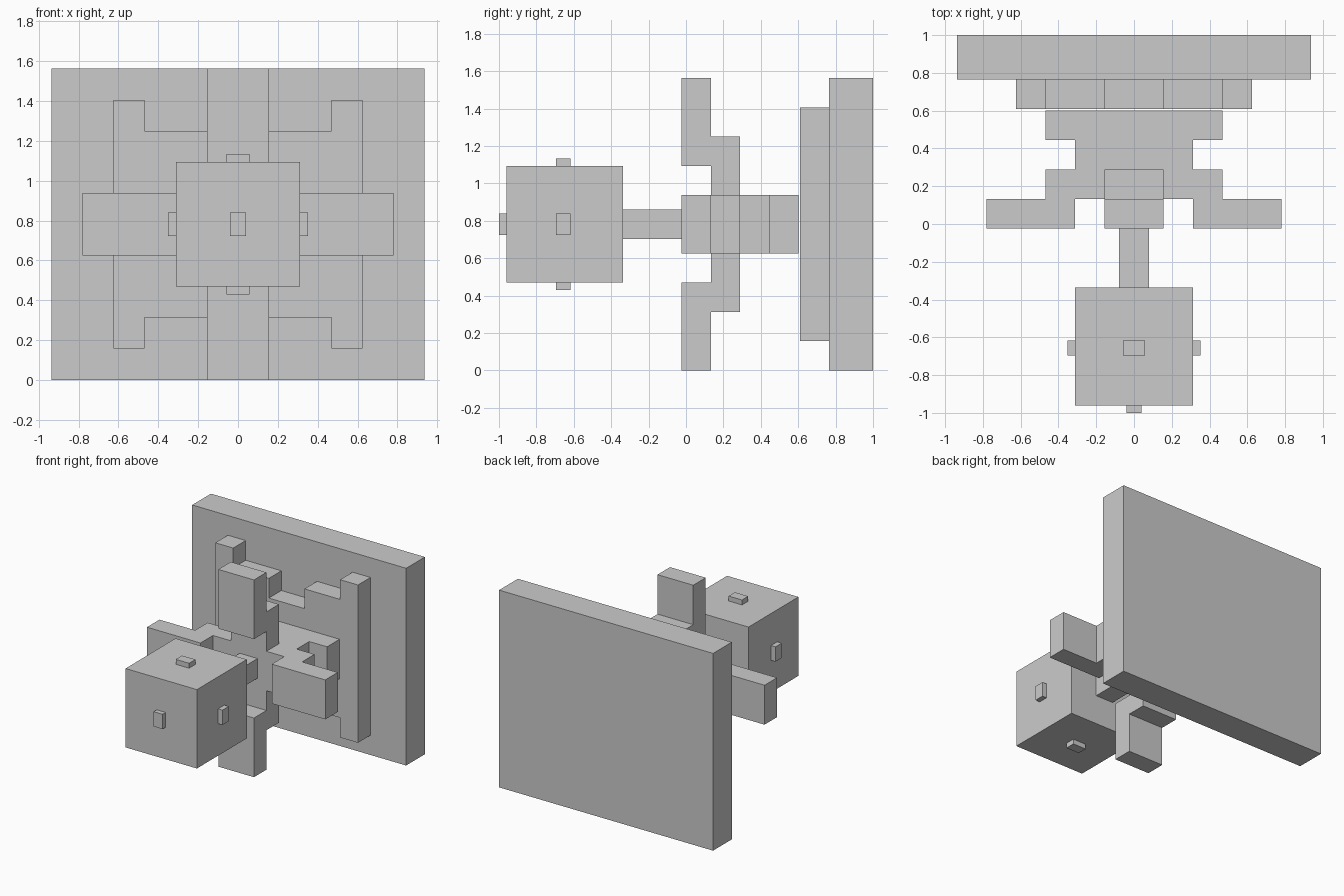
import bpy, bmesh

if "Cube" in bpy.data.objects:
    bpy.data.objects.remove(bpy.data.objects["Cube"])

U = 0.15625          # design grid step
ZC = 5 * U           # height of the central axis
Y0 = -0.0234         # front plane of the four claws


def mesh_object(name, bm):
    bmesh.ops.recalc_face_normals(bm, faces=bm.faces)
    me = bpy.data.meshes.new(name)
    bm.to_mesh(me)
    bm.free()
    ob = bpy.data.objects.new(name, me)
    bpy.context.collection.objects.link(ob)
    return ob


def prism(name, points, depth):
    """Extrude a closed outline of 3D points along the depth vector."""
    bm = bmesh.new()
    face = bm.faces.new([bm.verts.new(p) for p in points])
    ext = bmesh.ops.extrude_face_region(bm, geom=[face])
    verts = [g for g in ext["geom"] if isinstance(g, bmesh.types.BMVert)]
    bmesh.ops.translate(bm, verts=verts, vec=depth)
    return mesh_object(name, bm)


def box(name, x0, x1, y0, y1, z0, z1):
    pts = [(x0, y0, z0), (x1, y0, z0), (x1, y1, z0), (x0, y1, z0)]
    return prism(name, pts, (0, 0, z1 - z0))


# Back plate
box("back_plate", -6 * U, 6 * U, 0.7656, 1.0, 0, 10 * U)

# Stepped raised panel on the plate
quarter = [(1, 2), (1, 3), (3, 3), (3, 4), (4, 4)]
right = quarter + [(x, -z) for x, z in reversed(quarter)]
outline = right + [(-x, -z) for x, z in right]
prism("raised_panel", [(x * U, 0.6094, ZC + z * U) for x, z in outline],
      (0, 0.7656 - 0.6094, 0))

# Central hub with the left and right claws
half = [(3, 4), (3, 3), (2, 3), (2, 2), (3, 2), (3, 1),
        (5, 1), (5, 0), (2, 0), (2, 1)]
outline = half + [(-x, y) for x, y in reversed(half)]
prism("hub_with_side_claws",
      [(x * U, Y0 + y * U, ZC - U) for x, y in outline], (0, 0, 2 * U))

# Upper and lower claws
claw = [(2, 1), (2, 3), (1, 3), (1, 5), (0, 5), (0, 2), (1, 2), (1, 1)]
for name, s in (("upper_claw", 1), ("lower_claw", -1)):
    prism(name, [(-U, Y0 + y * U, ZC + s * z * U) for y, z in claw],
          (2 * U, 0, 0))

# Connecting rod and head block
box("connecting_rod", -U / 2, U / 2, Y0 - 2 * U, Y0 + U, ZC - U / 2, ZC + U / 2)
box("head_block", -2 * U, 2 * U, Y0 - 6 * U, Y0 - 2 * U, ZC - 2 * U, ZC + 2 * U)

# Small studs on the exposed faces of the head block
w, l, h = U / 4, U * 0.375, U / 4
yc = Y0 - 4 * U - U / 20
box("front_stud", -w, w, -1.0, Y0 - 6 * U, ZC - l, ZC + l)
for name, s in (("right_stud", 1), ("left_stud", -1)):
    a, b = sorted((s * 2 * U, s * (2 * U + h)))
    box(name, a, b, yc - w, yc + w, ZC - l, ZC + l)
for name, s in (("top_stud", 1), ("bottom_stud", -1)):
    a, b = sorted((ZC + s * 2 * U, ZC + s * (2 * U + h)))
    box(name, -l, l, yc - w, yc + w, a, b)
